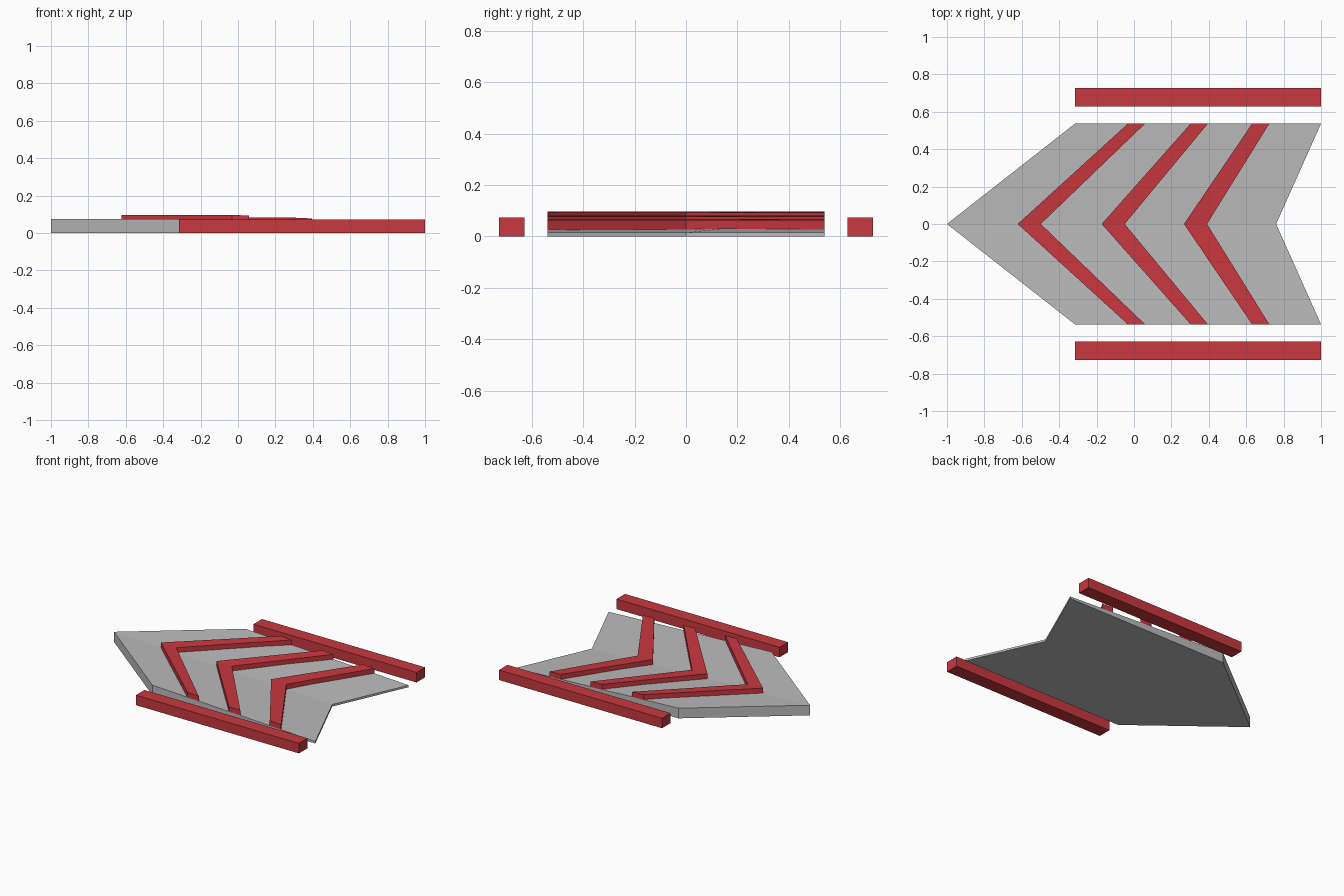
import bpy
import bmesh

if "Cube" in bpy.data.objects:
    bpy.data.objects.remove(bpy.data.objects["Cube"], do_unlink=True)

HALF_W = 0.537                       # half width of the plate
NOSE_Z, TAIL_Z = 0.074, 0.015        # plate height at nose and tail


def material(name, rgb):
    mat = bpy.data.materials.new(name)
    mat.use_nodes = True
    mat.diffuse_color = (*rgb, 1)
    mat.node_tree.nodes["Principled BSDF"].inputs["Base Color"].default_value = (*rgb, 1)
    return mat


grey = material("light grey", (0.5, 0.5, 0.5))
red = material("signal red", (0.58, 0.04, 0.05))


def v_line(t):
    """V-shaped line across the plate: t = 0 is the nose edge, t = 1 the tail."""
    mid, side = -1 + 1.76 * t, -0.315 + 1.315 * t
    z = NOSE_Z + (TAIL_Z - NOSE_Z) * t
    return [(side, -HALF_W, z), (mid, 0, z), (side, HALF_W, z)]


def v_slab(name, t0, t1, bottom, top, mat):
    """Solid between two V lines; bottom and top map surface height to z."""
    bm = bmesh.new()
    rows = [[bm.verts.new((x, y, f(z))) for x, y, z in v_line(t)]
            for f in (bottom, top) for t in (t0, t1)]
    low0, low1, up0, up1 = rows
    for a, b in ((low0, low1), (low1, up1), (up1, up0), (up0, low0)):
        for i in range(2):
            bm.faces.new((a[i], a[i + 1], b[i + 1], b[i]))
    for i in (0, 2):
        bm.faces.new((low0[i], low1[i], up1[i], up0[i]))
    bmesh.ops.recalc_face_normals(bm, faces=bm.faces)
    mesh = bpy.data.meshes.new(name)
    bm.to_mesh(mesh)
    bm.free()
    mesh.materials.append(mat)
    obj = bpy.data.objects.new(name, mesh)
    bpy.context.collection.objects.link(obj)


# Wedge-shaped arrow plate
v_slab("arrow_plate", 0, 1, lambda z: 0, lambda z: z, grey)

# Raised chevrons, slightly sunk into the plate
for label, t in (("nose", 0.215), ("middle", 0.47), ("tail", 0.72)):
    v_slab(label + "_chevron", t, t + 0.07,
           lambda z: z - 0.003, lambda z: z + 0.036, red)

# Side rails
for label, side in (("right", -1), ("left", 1)):
    bpy.ops.mesh.primitive_cube_add(size=1, location=(0.3425, side * 0.677, 0.0365))
    rail = bpy.context.object
    rail.name = label + "_rail"
    rail.scale = (1.315, 0.098, 0.073)
    rail.data.materials.append(red)
